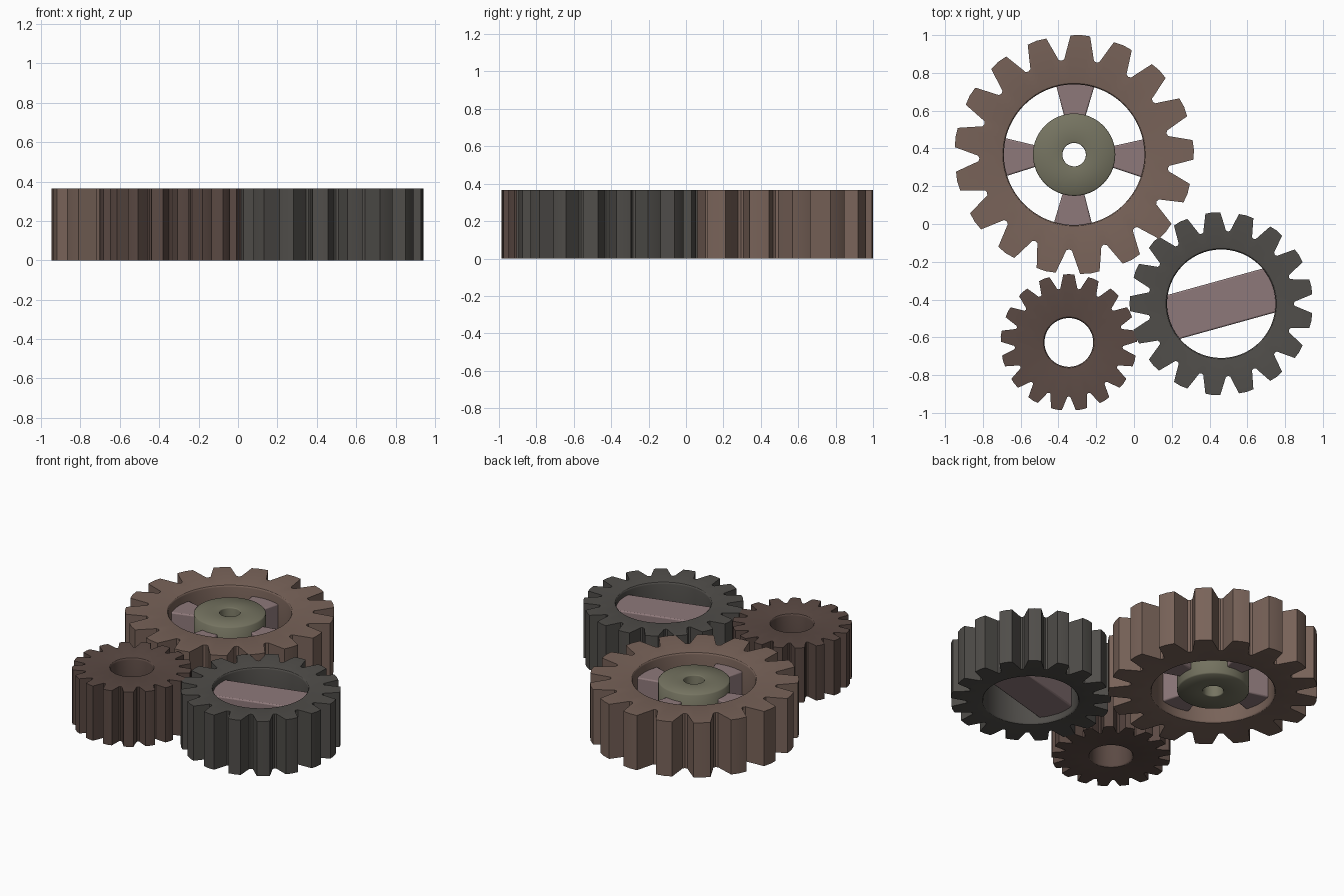
import bpy, bmesh
from math import sin, cos, pi, radians

if "Cube" in bpy.data.objects:
    bpy.data.objects.remove(bpy.data.objects["Cube"])

H = 0.365      # gear thickness
TEETH = 17


def material(name, rgb):
    m = bpy.data.materials.new(name)
    m.diffuse_color = (*rgb, 1)
    m.use_nodes = True
    m.node_tree.nodes["Principled BSDF"].inputs["Base Color"].default_value = m.diffuse_color
    return m


def finish(name, bm, mat, loc, angle=30):
    bmesh.ops.recalc_face_normals(bm, faces=bm.faces)
    me = bpy.data.meshes.new(name)
    bm.to_mesh(me)
    bm.free()
    me.materials.append(mat)
    ob = bpy.data.objects.new(name, me)
    ob.location = (*loc, 0)
    bpy.context.collection.objects.link(ob)
    bpy.ops.object.select_all(action='DESELECT')
    ob.select_set(True)
    bpy.context.view_layer.objects.active = ob
    bpy.ops.object.shade_smooth_by_angle(angle=radians(angle))
    return ob


def ring_stack(rings):
    """Closed tube through a cyclic list of rings of equal point count."""
    bm = bmesh.new()
    loops = [[bm.verts.new(p) for p in ring] for ring in rings]
    n = len(loops[0])
    for k, a in enumerate(loops):
        b = loops[(k + 1) % len(loops)]
        for i in range(n):
            j = (i + 1) % n
            bm.faces.new((a[i], a[j], b[j], b[i]))
    return bm


def inner_profile(r, b, z0, z1):
    """Rounded bore edge, from the top face down to the bottom face."""
    arc = [(b * (1 - sin(t * pi / 6)), b * (1 - cos(t * pi / 6))) for t in range(4)]
    top = [(r + d, z1 - e) for d, e in arc]
    return top + [(r + d, z0 + e) for d, e in reversed(arc)]


def gear(name, loc, R, hole, phase, mat):
    # one tooth: angle in degrees from its centre, radius factor
    half = 180 / TEETH
    tooth = [(-half, .79), (-8.9, .80), (-7.3, .865), (-4.7, .995), (0, 1),
             (4.7, .995), (7.3, .865), (8.9, .80)]
    pts = [(radians(phase + 2 * half * k + a), R * f)
           for k in range(TEETH) for a, f in tooth]
    rings = [[(r * cos(a), r * sin(a), z) for a, r in pts] for z in (0, H)]
    rings += [[(r * cos(a), r * sin(a), z) for a, _ in pts]
              for r, z in inner_profile(hole, .012, 0, H)]
    return finish(name, ring_stack(rings), mat, loc)


def prism(name, loc, outline, z0, z1, mat, bevel=.008):
    bm = bmesh.new()
    lo = [bm.verts.new((x, y, z0)) for x, y in outline]
    hi = [bm.verts.new((x, y, z1)) for x, y in outline]
    bm.faces.new(lo[::-1])
    bm.faces.new(hi)
    for i in range(len(lo)):
        j = (i + 1) % len(lo)
        bm.faces.new((lo[i], lo[j], hi[j], hi[i]))
    ob = finish(name, bm, mat, loc)
    mod = ob.modifiers.new("edge_bevel", 'BEVEL')
    mod.width, mod.segments = bevel, 2
    return ob


brown = material("brown", (.19, .125, .10))
charcoal = material("charcoal", (.08, .075, .068))
umber = material("umber", (.105, .068, .057))
olive = material("olive", (.18, .175, .12))
mauve = material("mauve", (.27, .19, .195))

A, B, C = (-.317, .367), (.462, -.422), (-.345, -.627)

# toothed rings
gear("large_gear_rim", A, .635, .372, 87, brown)
gear("medium_gear_rim", B, .486, .287, 180, charcoal)
gear("small_gear", C, .362, .129, 90, umber)

# large gear hub with bore
z0, z1, n = .005, H - .005, 64
section = [(.211, z0), (.218, z0 + .007), (.218, z1 - .007), (.211, z1)]
section += inner_profile(.062, .006, z0, z1)
hub = [[(r * cos(2 * pi * i / n), r * sin(2 * pi * i / n), z) for i in range(n)]
       for r, z in section]
finish("large_gear_hub", ring_stack(hub), olive, A, 50)

# four flared spokes between hub and rim
for k, deg in enumerate((-3, 89, 182, 269)):
    w = 15.5
    outline = [(r * cos(radians(deg + s)), r * sin(radians(deg + s)))
               for r, s in ((.2, -w), (.378, -w), (.385, 0), (.378, w), (.2, w))]
    prism(f"spoke_{k + 1}", A, outline, .06, H - .06, mauve)

# single wide cross bar in the medium gear, ends following the bore
bar = []
for side in (0, 180):
    for s in (-24, -12, 0, 12, 24):
        a = radians(15.5 + side + s)
        bar.append((.297 * cos(a), .297 * sin(a)))
prism("cross_bar", B, bar, .045, H - .04, mauve)
